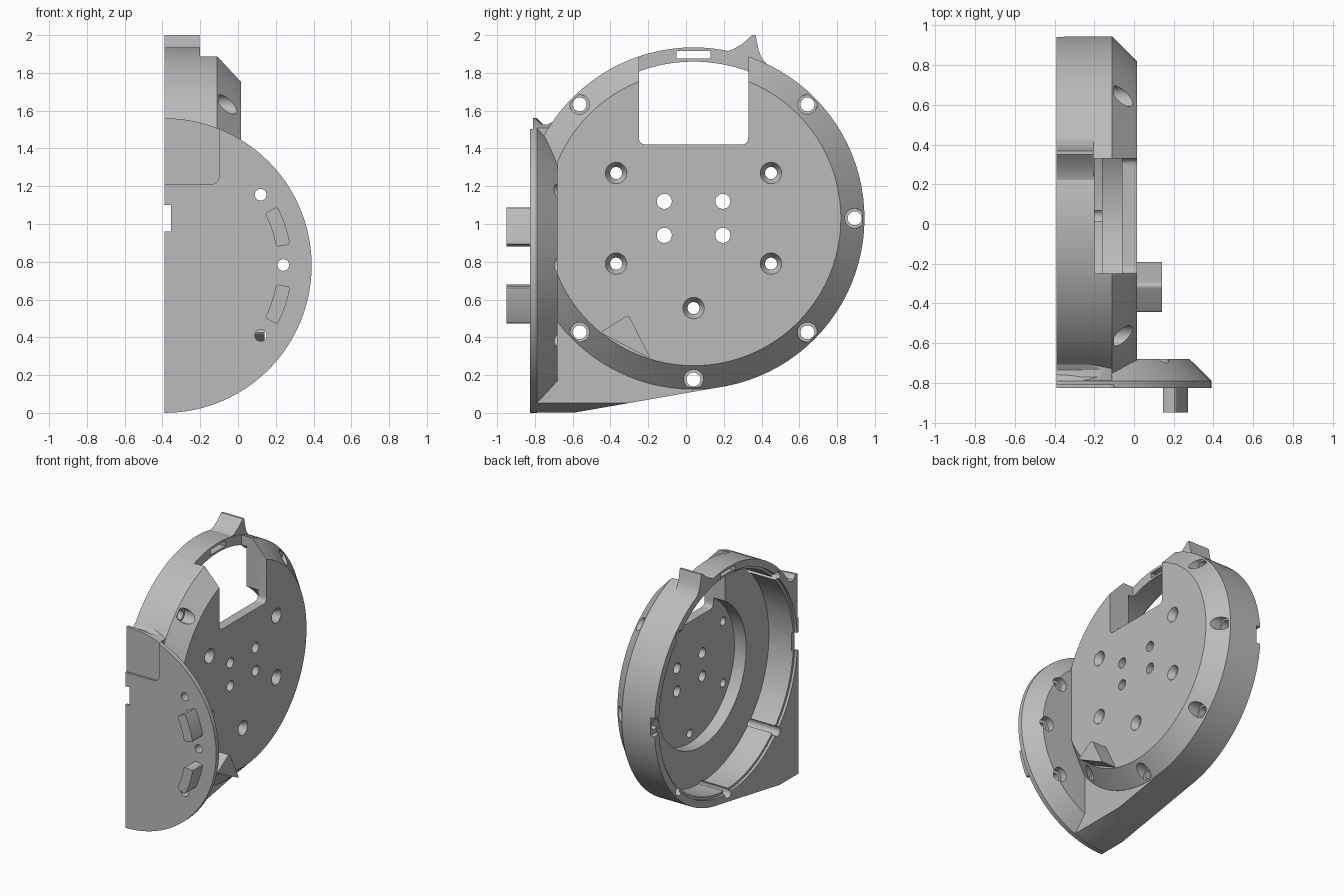
import bpy, bmesh, math
from mathutils import Vector

cube = bpy.data.objects.get("Cube")
if cube:
    bpy.data.objects.remove(cube, do_unlink=True)

grey = bpy.data.materials.new("plain grey")
grey.use_nodes = True
grey.diffuse_color = (0.5, 0.5, 0.5, 1)
grey.node_tree.nodes["Principled BSDF"].inputs["Base Color"].default_value = (0.5, 0.5, 0.5, 1)

BACK, FACE = -0.39, 0.015      # open side and flat side of the cup
CY, CZ = 0.04, 1.03            # cup axis
PZ = 0.78                      # plate axis height, also its radius


def place(axis, a, u, v):
    return (a, u, v) if axis == "x" else (u, a, v)


def make(name, rings):
    """Closed solid skinned through rings of equal length."""
    bm = bmesh.new()
    loops = [[bm.verts.new(p) for p in ring] for ring in rings]
    n = len(loops[0])
    for a, b in zip(loops, loops[1:]):
        for i in range(n):
            j = (i + 1) % n
            bm.faces.new((a[i], a[j], b[j], b[i]))
    bm.faces.new(loops[0])
    bm.faces.new(loops[-1])
    bmesh.ops.recalc_face_normals(bm, faces=bm.faces[:])
    mesh = bpy.data.meshes.new(name)
    bm.to_mesh(mesh)
    bm.free()
    mesh.materials.append(grey)
    ob = bpy.data.objects.new(name, mesh)
    bpy.context.collection.objects.link(ob)
    return ob


def lathe(name, axis, centre, profile, n=96):
    """Solid of revolution from (position, radius) pairs."""
    ang = [2 * math.pi * i / n for i in range(n)]
    return make(name, [[place(axis, a, centre[0] + r * math.cos(t), centre[1] + r * math.sin(t))
                        for t in ang] for a, r in profile])


def prism(name, axis, pts, lo, hi):
    return make(name, [[place(axis, a, u, v) for u, v in pts] for a in (lo, hi)])


def rounded(pts, r, steps=6):
    """Round every corner of a polygon."""
    out = []
    for i, p in enumerate(pts):
        p, a, b = Vector(p), Vector(pts[i - 1]), Vector(pts[(i + 1) % len(pts)])
        s, e = p + (a - p).normalized() * r, p + (b - p).normalized() * r
        for k in range(steps + 1):
            t = k / steps
            out.append(tuple(s * (1 - t) ** 2 + p * 2 * t * (1 - t) + e * t * t))
    return out


def rect(u0, u1, v0, v1):
    return [(u0, v0), (u1, v0), (u1, v1), (u0, v1)]


def combine(target, other, operation):
    mod = target.modifiers.new("join", "BOOLEAN")
    mod.operation, mod.solver, mod.object = operation, "EXACT", other
    bpy.context.view_layer.objects.active = target
    bpy.ops.object.modifier_apply(modifier=mod.name)
    bpy.data.objects.remove(other, do_unlink=True)


def cut(target, other):
    combine(target, other, "DIFFERENCE")


def smooth(ob):
    bpy.ops.object.select_all(action="DESELECT")
    ob.select_set(True)
    bpy.context.view_layer.objects.active = ob
    bpy.ops.object.shade_smooth_by_angle(angle=math.radians(25))


# Round cup with a chamfered rim, trimmed where the plate covers it
housing = lathe("housing", "x", (CY, CZ), [(-0.45, 0.905), (-0.11, 0.905), (FACE, 0.78)])
cut(housing, prism("trim", "x", rect(-2, -0.82, -1, 3), -1, 1))

# Filler block that runs from the plate to the cup, rounded below like the plate
block = prism("block", "x", [(-0.8, -0.1), (-0.8, 1.56), (-0.77, 1.53), (-0.735, 1.525), (-0.69, 1.55),
                             (-0.6, 1.4), (CY, CZ), (0.2, 0.14), (-0.6, 0), (-0.65, -0.1)], -0.47, -0.112)
combine(block, lathe("limit", "y", (BACK, PZ), [(-1, 0.779), (1, 0.779)]), "INTERSECT")
combine(housing, block, "UNION")

# Front plate with chamfered back edge
plate = lathe("plate", "y", (BACK, PZ), [(-0.825, PZ), (-0.79, PZ), (-0.68, 0.67)])
combine(housing, plate, "UNION")

# Pointed catch on top of the rim
catch = prism("catch", "x", [(0.2, 1.91), (0.25, 1.925), (0.3, 1.955), (0.35, 2.0), (0.368, 2.0),
                             (0.385, 1.92), (0.4, 1.88), (0.44, 1.83), (0.3, 1.85)], -0.43, -0.205)
combine(housing, catch, "UNION")

# Flat open side, stepped cavity
cut(housing, prism("half", "x", rect(-2, 2, -1, 3), -2, BACK))
cut(housing, lathe("cavity", "x", (CY, CZ), [(-0.6, 0.85), (-0.37, 0.85), (-0.37, 0.83),
                                             (-0.16, 0.83), (-0.16, 0.55), (-0.06, 0.55)]))

# Window, rim slot, side notches and recessed panel
cut(housing, prism("window", "x", rounded(rect(-0.25, 0.33, 1.42, 2.3), 0.04), -0.2, 0.2))
cut(housing, prism("slot", "x", rect(-0.05, 0.13, 1.875, 1.915), -0.6, 0))
cut(housing, prism("notch", "y", rect(-0.6, -0.355, 0.96, 1.1), -1.5, 1.5))
cut(housing, prism("panel", "y", rounded(rect(-0.7, -0.1, 1.21, 1.9), 0.05), -1, -0.81))

# Screw holes around the chamfer
for deg in (0, 45, 135, 225, 270, 315):
    t = math.radians(deg)
    c = (CY + 0.853 * math.cos(t), CZ + 0.853 * math.sin(t))
    cut(housing, lathe("rim_hole", "x", c, [(-0.6, 0.037), (-0.1, 0.037), (-0.1, 0.052), (0.2, 0.052)], 24))

# Countersunk and plain holes in the flat face
for c in ((-0.37, 1.27), (0.45, 1.27), (-0.37, 0.79), (0.45, 0.79), (CY, 0.555)):
    cut(housing, lathe("sunk_hole", "x", c, [(-0.3, 0.032), (-0.03, 0.032), (FACE, 0.057), (0.05, 0.057)], 24))
for y in (-0.115, 0.195):
    for z in (0.94, 1.12):
        cut(housing, lathe("plain_hole", "x", (y, z), [(-0.3, 0.04), (0.1, 0.04)], 24))

# Counterbored holes in the plate
for c in ((0.12, 1.155), (0.24, 0.783), (0.12, 0.41)):
    cut(housing, lathe("plate_hole", "y", c, [(-1, 0.031), (-0.735, 0.031), (-0.735, 0.056), (-0.6, 0.056)], 24))
smooth(housing)

# Curved studs on the plate
for side, name in ((1, "upper_stud"), (-1, "lower_stud")):
    angles = [math.radians(side * (9.5 + 3 * i)) for i in range(7)]
    arc = [(r, t) for r, seq in ((0.6, angles), (0.675, angles[::-1])) for t in seq]
    pts = [(BACK + r * math.cos(t), PZ + r * math.sin(t)) for r, t in arc]
    smooth(prism(name, "y", rounded(pts, 0.015, 3), -0.95, -0.81))

# Three-sided stop on the flat face
smooth(prism("stop_wedge", "x", rounded([(-0.455, 0.425), (-0.305, 0.52), (-0.185, 0.285)], 0.025), 0.0, 0.14))
